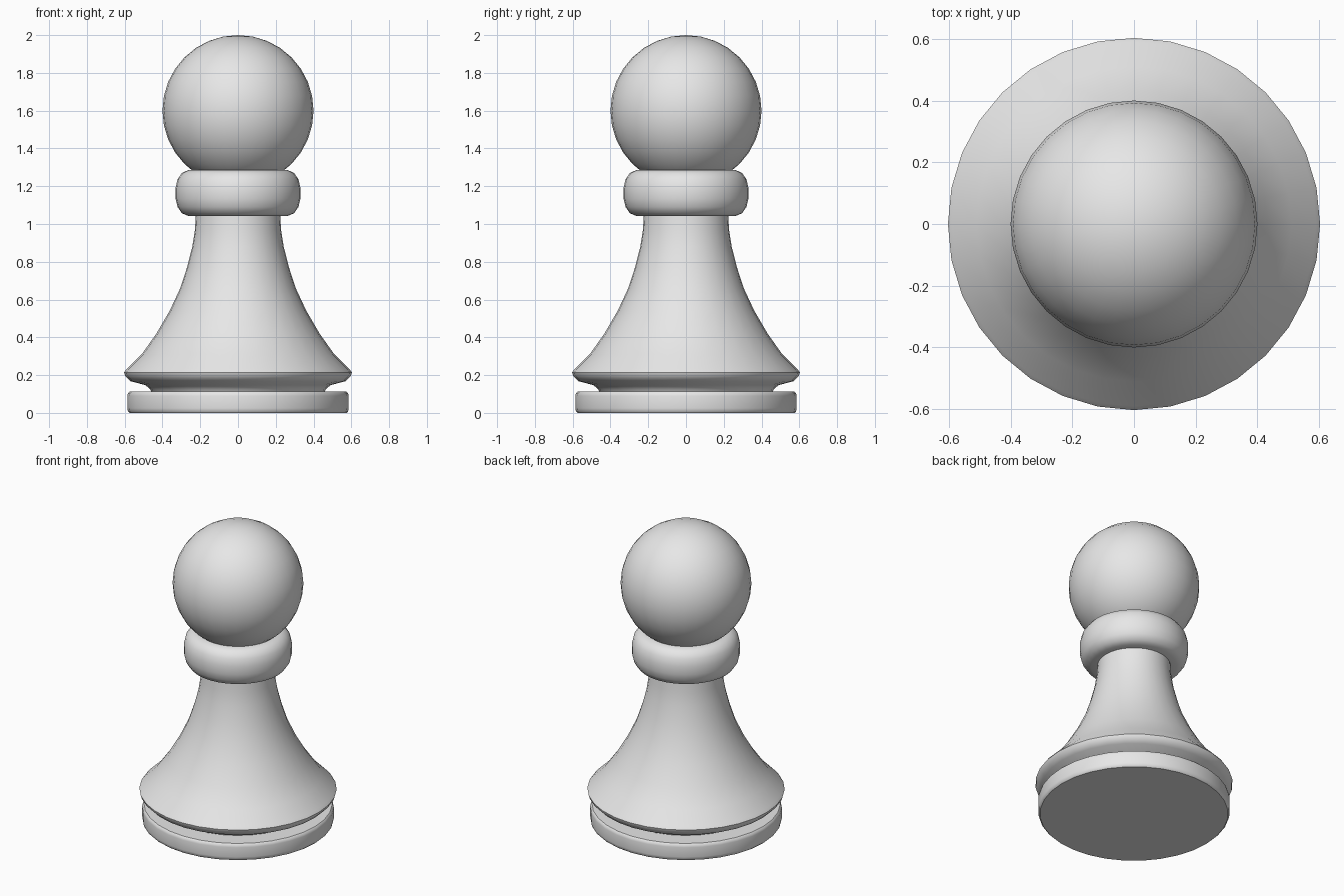
import bpy
import bmesh
import math

cube = bpy.data.objects.get("Cube")
if cube:
    bpy.data.objects.remove(cube, do_unlink=True)

SEGMENTS = 32

# Single light grey finish
grey = bpy.data.materials.new("light_grey")
grey.use_nodes = True
grey.diffuse_color = (0.8, 0.8, 0.8, 1)
grey.node_tree.nodes["Principled BSDF"].inputs["Base Color"].default_value = (0.8, 0.8, 0.8, 1)


def finish(obj, angle=40):
    obj.data.materials.append(grey)
    bpy.ops.object.select_all(action='DESELECT')
    obj.select_set(True)
    bpy.context.view_layer.objects.active = obj
    bpy.ops.object.shade_smooth_by_angle(angle=math.radians(angle))


def lathe(name, profile, angle=40):
    """Revolve (radius, height) points, bottom to top, and cap both ends."""
    bm = bmesh.new()
    rings = []
    for r, z in profile:
        ring = []
        for i in range(SEGMENTS):
            a = 2 * math.pi * i / SEGMENTS
            ring.append(bm.verts.new((r * math.cos(a), r * math.sin(a), z)))
        rings.append(ring)
    for low, high in zip(rings, rings[1:]):
        for i in range(SEGMENTS):
            j = (i + 1) % SEGMENTS
            bm.faces.new((low[i], low[j], high[j], high[i]))
    bm.faces.new(rings[0][::-1])
    bm.faces.new(rings[-1])
    mesh = bpy.data.meshes.new(name)
    bm.to_mesh(mesh)
    bm.free()
    obj = bpy.data.objects.new(name, mesh)
    bpy.context.collection.objects.link(obj)
    finish(obj, angle)
    return obj


# Foot disc with slightly eased rims
lathe("base_disc", [(0.575, 0), (0.583, 0.008), (0.586, 0.025), (0.586, 0.09),
                    (0.583, 0.104), (0.575, 0.112)])

# Flared body: undercut groove, rim, then concave sweep up to the neck
lathe("body", [(0.455, 0.105), (0.465, 0.125), (0.49, 0.147), (0.57, 0.168),
               (0.598, 0.197), (0.603, 0.215), (0.59, 0.232), (0.51, 0.31),
               (0.432, 0.42), (0.362, 0.54), (0.306, 0.66), (0.27, 0.77),
               (0.242, 0.88), (0.228, 0.97), (0.223, 1.06)])

# Rounded collar
lathe("collar", [(0.20, 1.042), (0.262, 1.042), (0.297, 1.057), (0.32, 1.09),
                 (0.331, 1.135), (0.331, 1.19), (0.32, 1.237), (0.297, 1.27),
                 (0.262, 1.286), (0.20, 1.286)], angle=50)

# Ball head
bpy.ops.mesh.primitive_uv_sphere_add(segments=SEGMENTS, ring_count=16, radius=0.4,
                                     location=(0, 0, 1.6))
head = bpy.context.object
head.name = "head"
finish(head)
